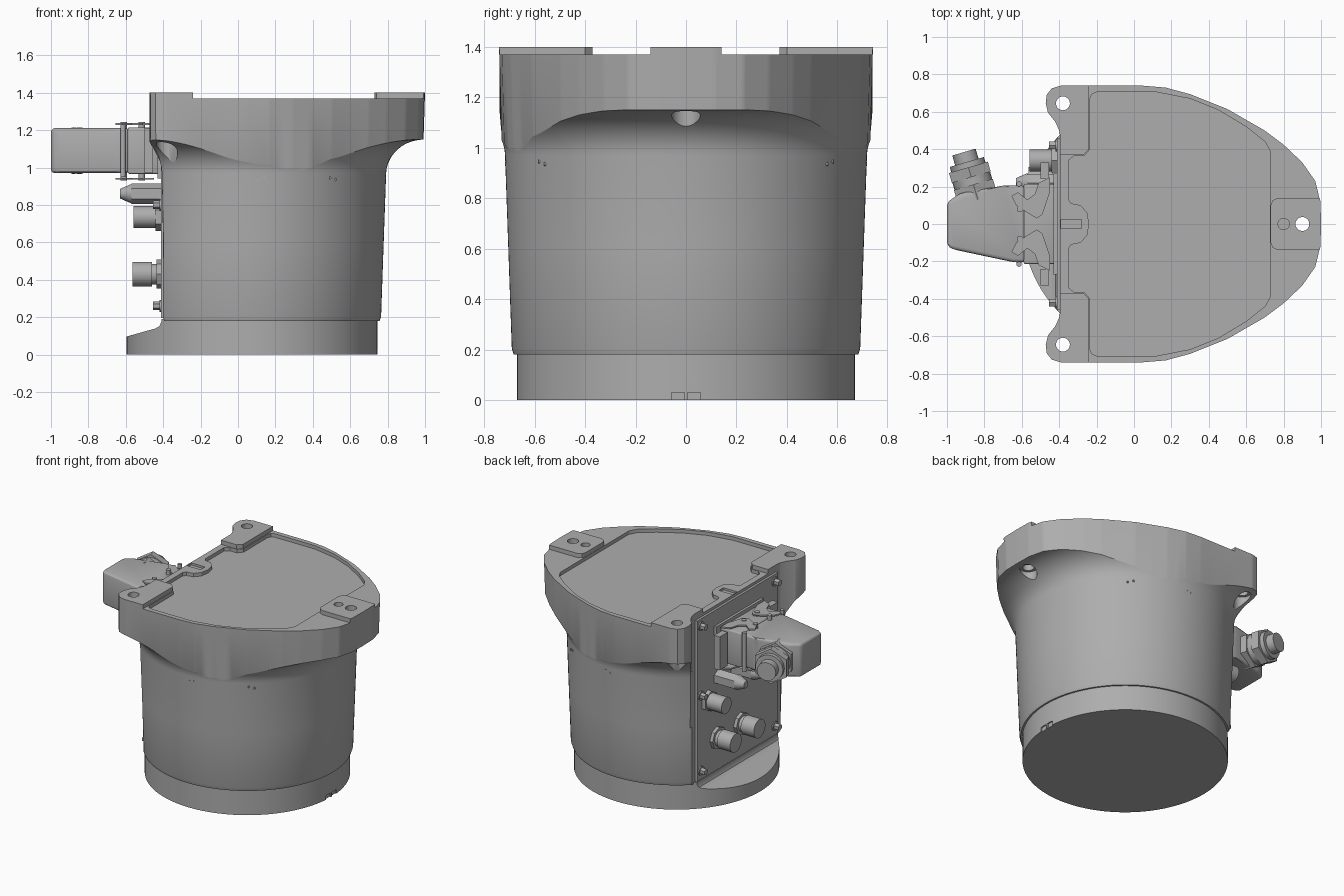
import bpy, bmesh, math
from mathutils import Vector

cube = bpy.data.objects.get("Cube")
if cube:
    bpy.data.objects.remove(cube)

grey = bpy.data.materials.new("cast grey")
grey.use_nodes = True
COLOUR = (0.42, 0.42, 0.42, 1)
grey.diffuse_color = COLOUR
grey.node_tree.nodes["Principled BSDF"].inputs["Base Color"].default_value = COLOUR


# ---- helpers ----
def finish(name, bm, smooth=True):
    bmesh.ops.recalc_face_normals(bm, faces=bm.faces)
    mesh = bpy.data.meshes.new(name)
    bm.to_mesh(mesh)
    bm.free()
    ob = bpy.data.objects.new(name, mesh)
    bpy.context.collection.objects.link(ob)
    mesh.materials.append(grey)
    if smooth:
        shade(ob)
    return ob


def shade(ob):
    bpy.ops.object.select_all(action="DESELECT")
    ob.select_set(True)
    bpy.context.view_layer.objects.active = ob
    bpy.ops.object.shade_smooth_by_angle(angle=math.radians(28))


def prism(name, pts, lo, hi, axis="z", bevel=0):
    """Extrude an outline along z, or an (x, z) outline along y."""
    bm = bmesh.new()
    place = (lambda p, h: (p[0], p[1], h)) if axis == "z" else (lambda p, h: (p[0], h, p[1]))
    rings = [[bm.verts.new(place(p, h)) for p in pts] for h in (lo, hi)]
    for ring in rings:
        bm.faces.new(ring)
    for i in range(len(pts)):
        j = (i + 1) % len(pts)
        bm.faces.new((rings[0][i], rings[0][j], rings[1][j], rings[1][i]))
    if bevel:
        bmesh.ops.bevel(bm, geom=bm.edges[:], offset=bevel, segments=3, affect="EDGES", profile=0.5)
    return finish(name, bm)


def box(name, x, y, z, bevel=0):
    return prism(name, [(x[0], y[0]), (x[1], y[0]), (x[1], y[1]), (x[0], y[1])], *z, bevel=bevel)


def rod(name, start, end, r, sides=32, r2=None):
    a, b = Vector(start), Vector(end)
    bm = bmesh.new()
    bmesh.ops.create_cone(bm, cap_ends=True, segments=sides, radius1=r,
                          radius2=r if r2 is None else r2, depth=(b - a).length)
    turn = (b - a).to_track_quat("Z", "Y").to_matrix().to_4x4()
    bmesh.ops.transform(bm, matrix=turn, verts=bm.verts)
    bmesh.ops.translate(bm, vec=(a + b) / 2, verts=bm.verts)
    return finish(name, bm)


def cut(target, *cutters):
    for c in cutters:
        c.hide_render = True
        mod = target.modifiers.new("cut", "BOOLEAN")
        mod.operation, mod.solver, mod.object = "DIFFERENCE", "EXACT", c
        bpy.context.view_layer.objects.active = target
        bpy.ops.object.modifier_apply(modifier=mod.name)
        bpy.data.objects.remove(c)
    shade(target)


def mirrored(half):
    return half + [(x, -y) for x, y in reversed(half) if y > 0]


# ---- main housing: tapered drum flaring into a D-shaped flange ----
CX, TOP, FLARE, LEDGE, OUT = 0.075, 1.4, 0.97, 1.15, 0.2
BACK = -0.395
flange = [(1, 0), (.997, .12), (.97, .23), (.9, .33), (.8, .425), (.7, .5), (.5, .615), (.3, .695),
          (.17, .73), (.05, .74), (-.39, .74), (-.44, .725), (-.467, .69), (-.472, .645),
          (-.46, .595), (-.42, .545), (-.4, .5), (BACK, .47), (BACK, 0)]


def flange_radius(a):
    """Distance from the drum axis to the flange outline at angle a."""
    dx, dy = math.cos(a), abs(math.sin(a))
    for (x1, y1), (x2, y2) in zip(flange, flange[1:]):
        x1, x2 = x1 - CX, x2 - CX
        s1, s2 = dx * y1 - dy * x1, dx * y2 - dy * x2
        if s1 <= 1e-9 and s2 >= -1e-9:
            t = s1 / (s1 - s2) if s1 != s2 else 0
            return math.hypot(x1 + t * (x2 - x1), y1 + t * (y2 - y1))
    return CX - BACK


def drum_radius(z):
    return 0.69 + 0.035 * (z - 0.2)


def column(a):
    full = flange_radius(a)
    draft = 0.035 * min(1, max(0, (math.cos(a) + 0.6) / 0.4))
    wall = lambda z: full * (1 - draft * (TOP - z))
    extra = min(OUT, max(0.002, wall(LEDGE) - drum_radius(LEDGE)))
    rise = math.sqrt(1 - (1 - extra / OUT) ** 2) * (LEDGE - FLARE)
    rows = [(min(full, drum_radius(.2) - 0.008), 0.18)]
    rows += [(min(wall(z), drum_radius(z)), z) for z in (0.205, 0.6, FLARE)]
    for k in range(1, 11):
        t = rise * math.sin(k / 10 * math.pi / 2) / (LEDGE - FLARE)
        z = FLARE + t * (LEDGE - FLARE)
        rows.append((min(wall(z), drum_radius(z) + OUT * (1 - math.sqrt(max(0, 1 - t * t)))), z))
    z = FLARE + rise + 0.003
    return rows + [(wall(z), z), (full, TOP)]


N = 240
angles = {round(2 * math.pi * i / N, 4) for i in range(N)}
for x, y in flange[1:-1]:
    a = math.atan2(y, x - CX)
    angles |= {round(a, 4), round(2 * math.pi - a, 4)}
angles = sorted(angles)
bm = bmesh.new()
cols = [[bm.verts.new((CX + r * math.cos(a), r * math.sin(a), z)) for r, z in column(a)] for a in angles]
for i, c in enumerate(cols):
    d = cols[(i + 1) % len(cols)]
    for k in range(len(c) - 1):
        bm.faces.new((c[k], d[k], d[k + 1], c[k + 1]))
bm.faces.new([c[0] for c in cols])
bm.faces.new([c[-1] for c in cols])
housing = finish("housing", bm)

# lower the rim between the three mounting pads, then sink the lid recess
rim = mirrored([(1.2, .14), (.77, .14), (.74, .125), (.73, .1)])
rim = [(1.2, .14), (.77, .14), (.74, .125), (.73, .1), (.73, -.1), (.74, -.125), (.77, -.14), (1.2, -.14),
       (1.2, -1), (-.24, -1), (-.24, -.4), (-.27, -.37), (-.8, -.37),
       (-.8, .37), (-.27, .37), (-.24, .4), (-.24, 1), (1.2, 1)]
recess = mirrored([(.728, 0), (.728, .39), (.7, .44), (.6, .52), (.45, .61), (.3, .67), (.12, .705),
                   (-.2, .705), (-.225, .695), (-.235, .67), (-.235, .4), (-.265, .365), (-.32, .365),
                   (-.35, .34), (-.35, .13), (-.335, .11), (-.285, .1), (-.25, .06), (-.24, 0)])
cut(housing, prism("rim_cutter", rim, 1.37, 1.6), prism("recess_cutter", recess, 1.345, 1.6))

# bolt holes with counterbores opening under the flange
for x, y in ((.9, 0), (-.38, .645), (-.38, -.645)):
    cut(housing, rod("hole_cutter", (x, y, .9), (x, y, 1.6), .037),
        rod("counterbore_cutter", (x, y, 1), (x, y, 1.15), .057))
cut(housing, rod("dowel_cutter", (.8, 0, 1.34), (.8, 0, 1.6), .03),
    box("slot_cutter", (-.39, -.28), (-.025, .025), (1.355, 1.6)))

# ---- round foot with a sloped shelf at the back ----
foot = rod("foot", (CX, 0, 0), (CX, 0, .19), .67, 128)
shelf = [(-.8, .05), (-.6, .095), (-.44, .14), (-.42, .152), (-.41, .175), (-.41, .4), (-.8, .4)]
cut(foot, prism("shelf_cutter", shelf, -1, 1, "y"))
for s in (-1, 1):
    cut(foot, box("notch_cutter", (.735, .8), sorted((s * .006, s * .058)), (-.1, .03)))

# ---- small plugs in the side walls ----
for s in (-1, 1):
    for x, z in ((.12, 1.19), (.52, 1.19), (.11, .935), (.14, .945), (.49, .945), (.52, .935)):
        r = min(drum_radius(z), flange_radius(math.acos((x - CX) / .73)) * .99)
        y = s * math.sqrt(r * r - (x - CX) ** 2)
        rod("side_plug", (x, y * .97, z), (x, y * 1.002, z), .008, 12)

# ---- back panel and its screws ----
box("back_panel", (-.412, -.39), (-.46, .46), (.195, 1.35))
for y in (-.42, .42):
    for z in (.26, .8, 1.3):
        rod("panel_washer", (-.41, y, z), (-.42, y, z), .032)
        rod("panel_screw", (-.42, y, z), (-.455, y, z), .023, 6)

# ---- small sockets and glands ----
for y in (.22, .03):
    rod("gland_nut", (-.41, y, .86), (-.57, y, .86), .055, 6)
    rod("gland_dome", (-.57, y, .86), (-.632, y, .86), .052, 24, .025)
rod("round_socket_flange", (-.41, .34, .735), (-.44, .34, .735), .075, 6)
rod("round_socket", (-.44, .34, .735), (-.56, .34, .735), .058)
for y in (.24, -.03):
    rod("socket_flange", (-.41, y, .43), (-.435, y, .43), .078, 8)
    rod("socket_neck", (-.43, y, .43), (-.47, y, .43), .055)
    rod("socket_cap", (-.46, y, .43), (-.565, y, .43), .066)

# ---- main plug: flange, base, hood, cable gland ----
box("plug_flange", (-.43, -.41), (-.27, .27), (.94, 1.24))
box("plug_base", (-.59, -.42), (-.215, .215), (.965, 1.215), .012)
hood = [(-1, -.115), (-.97, -.135), (-.64, -.205), (-.58, -.205), (-.58, .205), (-.7, .205),
        (-.93, .165), (-1, .115)]
prism("plug_hood", hood, .97, 1.21, bevel=.02)
base, along = Vector((-.835, .13, 1.09)), Vector((-.28, .96, 0)).normalized()
for name, a, b, r, n in (("cable_gland_nut", 0, .085, .125, 6), ("cable_gland_ring", .08, .13, .105, 32),
                         ("cable_gland_cap", .125, .18, .125, 6), ("cable_gland_collar", .17, .21, .095, 32),
                         ("cable_end", .2, .265, .065, 32)):
    rod(name, base + along * a, base + along * b, r, n)

# ---- latches above and below the plug ----
for s in (-1, 1):
    latch = [(x, s * y) for x, y in ((-.655, .15), (-.62, .17), (-.57, .13), (-.53, .16), (-.51, .22),
             (-.45, .25), (-.45, .17), (-.49, .05), (-.52, .03), (-.57, .06), (-.63, .1))]
    for z in (.935, 1.228):
        prism("latch_plate", latch, z, z + .01)
    for x, y in ((-.61, .08), (-.515, .075)):
        rod("latch_pin", (x, s * y, .93), (x, s * y, 1.243), .017, 20)
    box("latch_handle", (-.5, -.455), sorted((s * .24, s * .33)), (.97, 1.21))
    rod("latch_bar", (-.615, s * .215, .95), (-.615, s * .215, 1.23), .014, 16)
